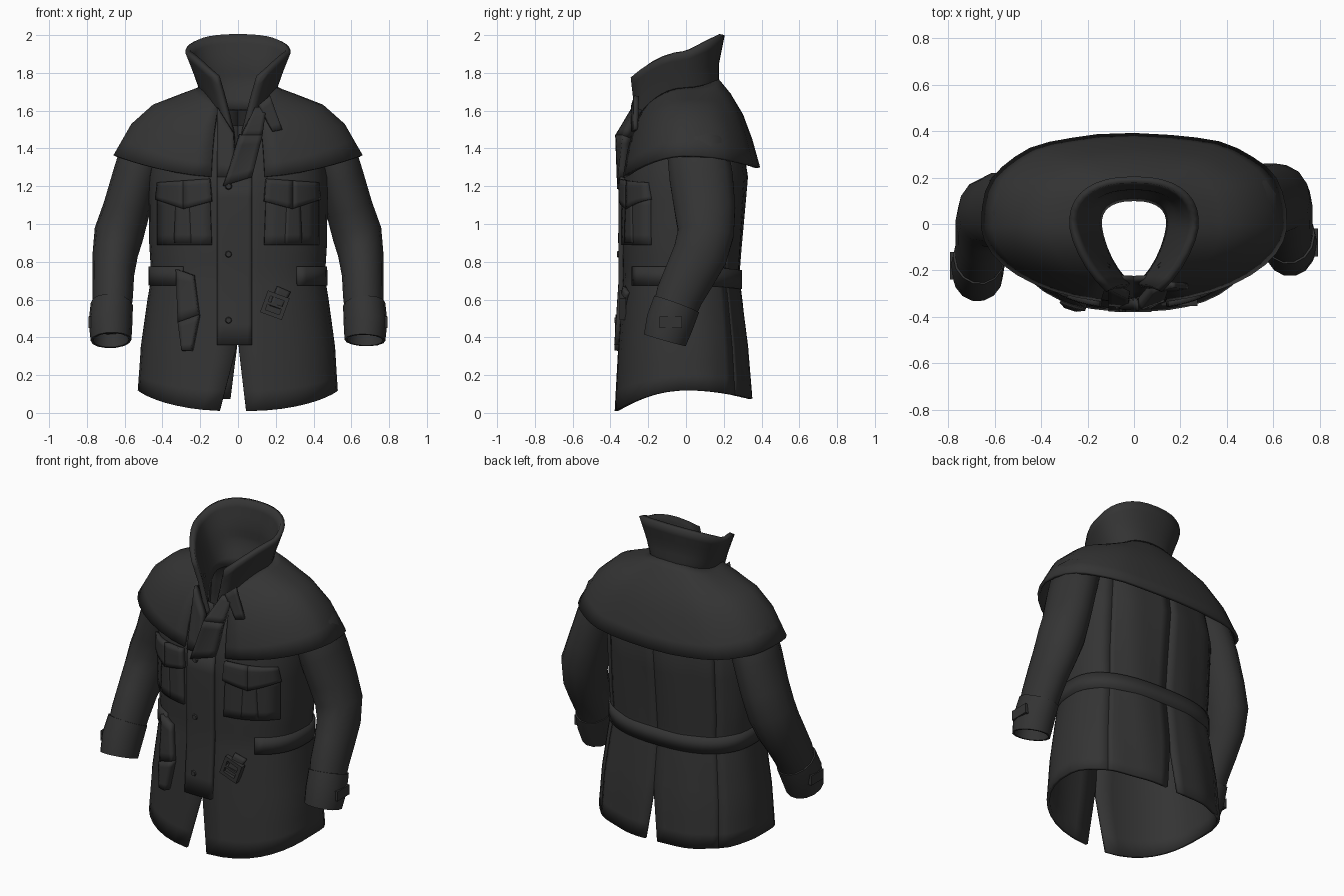
import bpy, bmesh, math
from math import sin, cos, pi, asin, radians
from mathutils import Vector, Matrix

if "Cube" in bpy.data.objects:
    bpy.data.objects.remove(bpy.data.objects["Cube"])

cloth = bpy.data.materials.new("charcoal cloth")
cloth.use_nodes = True
cloth.diffuse_color = (0.034, 0.034, 0.034, 1)
bsdf = cloth.node_tree.nodes["Principled BSDF"]
bsdf.inputs["Base Color"].default_value = cloth.diffuse_color
bsdf.inputs["Roughness"].default_value = 0.9


def finish(name, bm, thick=0):
    me = bpy.data.meshes.new(name)
    bm.to_mesh(me)
    bm.free()
    ob = bpy.data.objects.new(name, me)
    bpy.context.collection.objects.link(ob)
    me.materials.append(cloth)
    if thick:
        mod = ob.modifiers.new("thickness", "SOLIDIFY")
        mod.thickness, mod.offset = thick, -1
    bpy.ops.object.select_all(action="DESELECT")
    ob.select_set(True)
    bpy.context.view_layer.objects.active = ob
    bpy.ops.object.shade_smooth_by_angle(angle=radians(40))
    return ob


def grid(bm, rows, closed=False):
    vs = [[bm.verts.new(p) for p in r] for r in rows]
    n = len(vs[0])
    for lo, hi in zip(vs, vs[1:]):
        for j in range(n if closed else n - 1):
            k = (j + 1) % n
            bm.faces.new((lo[j], lo[k], hi[k], hi[j]))
    return vs


def dense(rings, k):
    out = []
    for a, b in zip(rings, rings[1:]):
        out += [tuple(p + (q - p) * i / k for p, q in zip(a, b)) for i in range(k)]
    return out + [rings[-1]]


def ring_point(ring, a, ef, eb, ripple, back_pow):
    # ring: half width, front y, back y, then height at side, front and back
    w, f, b, zs, zf, zb = ring
    c = cos(a)
    front = c > 0
    e = ef if front else eb
    d = abs(c) ** e
    grow = 1 + ripple * max(0, 0.25 - c) * sin(11 * a + 3 * zs)
    x = math.copysign(abs(sin(a)) ** e, sin(a)) * w
    lift = (zf - zs) * d * d if front else (zb - zs) * d ** back_pow
    return Vector((x * grow, (f if front else b) * d * grow, zs + lift))


def loft(name, rings, start, end, cols, ef, eb, thick, ripple=0, back_pow=2):
    rows = []
    for r in rings:
        a, b = start(r), end(r)
        rows.append([ring_point(r, a + (b - a) * j / cols, ef, eb, ripple, back_pow)
                     for j in range(cols + 1)])
    bm = bmesh.new()
    grid(bm, rows)
    return finish(name, bm, thick)


# Coat body: two front panels and two back panels, slit at front and back centre
E = 0.82
BODY = dense([
    (.53, -.378, .35, .12, .01, .075), (.515, -.36, .33, .35, .33, .35),
    (.48, -.342, .3, .6, .6, .6), (.46, -.334, .283, .72, .72, .72),
    (.472, -.337, .296, .9, .9, .9), (.475, -.335, .325, 1.25, 1.22, 1.25),
    (.43, -.302, .29, 1.5, 1.38, 1.48), (.32, -.27, .23, 1.62, 1.45, 1.6),
    (.19, -.24, .16, 1.7, 1.52, 1.73)], 3)


def slit(gap):
    def angle(r):
        x = gap * max(0, .38 - r[4]) / .38
        return asin((x / r[0]) ** (1 / E))
    return angle


SEAM = 2.33
left_edge, right_edge, back_edge = slit(.045), slit(.1), slit(.042)
loft("left_front_panel", BODY, left_edge, lambda r: SEAM, 14, E, E, .018, .01)
loft("right_front_panel", BODY, lambda r: -SEAM, lambda r: -right_edge(r),
     14, E, E, .018, .01)
loft("left_back_panel", BODY, lambda r: SEAM, lambda r: pi - back_edge(r),
     10, E, E, .018, .01)
loft("right_back_panel", BODY, lambda r: pi + back_edge(r), lambda r: 2 * pi - SEAM,
     10, E, E, .018, .01)

# Shoulder cape
CAPE = dense([
    (.66, -.342, .39, 1.365, 1.245, 1.3), (.565, -.32, .348, 1.53, 1.38, 1.45),
    (.45, -.293, .3, 1.632, 1.48, 1.58), (.3, -.265, .235, 1.69, 1.56, 1.69),
    (.19, -.23, .17, 1.73, 1.62, 1.77)], 2)


def cape_edge(r):
    return asin((.09 + .08 * r[0]) / r[0])


loft("shoulder_cape", CAPE, cape_edge, lambda r: 2 * pi - cape_edge(r),
     36, 1, .78, .018, .006)

# Standing flared collar running down into the neck opening
COLLAR = dense([
    (.165, -.285, .125, 1.6, 1.42, 1.6), (.205, -.31, .175, 1.71, 1.53, 1.75),
    (.235, -.325, .175, 1.79, 1.61, 1.85), (.28, -.36, .205, 1.905, 1.71, 2.0)], 3)


def collar_edge(r):
    return asin(((.03 + .09 * (r[0] - .165) / .115) / r[0]) ** (1 / 1.3))


loft("collar", COLLAR, collar_edge, lambda r: 2 * pi - collar_edge(r),
     28, 1.3, .85, .028, 0, 1)

# Belt round the sides and back
BELT = [(.475, -.35, .297, .675, .675, .655), (.473, -.35, .297, .775, .775, .755)]
loft("belt", BELT, lambda r: .66, lambda r: 2 * pi - .6, 36, E, E, .025)


def front_y(x, z):
    for a, b in zip(BODY, BODY[1:]):
        if z <= b[4]:
            break
    t = min(1, max(0, (z - a[4]) / (b[4] - a[4])))
    w, f = a[0] + (b[0] - a[0]) * t, a[1] + (b[1] - a[1]) * t
    return f * max(0, 1 - min(1, abs(x) / w) ** (2 / E)) ** (E / 2)


def patch(name, corners, off, n=5):
    # corners run bottom left, bottom right, top right, top left;
    # (x, z) corners lie on the coat front, (x, y, z) corners are free
    bl, br, tr, tl = [Vector(c) for c in corners]
    rows = []
    for i in range(n + 1):
        lo, hi = bl.lerp(tl, i / n), br.lerp(tr, i / n)
        row = [lo.lerp(hi, j / n) for j in range(n + 1)]
        if len(bl) == 2:
            row = [Vector((p.x, front_y(p.x, p.y) - off, p.y)) for p in row]
        rows.append(row)
    bm = bmesh.new()
    grid(bm, rows)
    return finish(name, bm, off + .006)


def mirrored(corners, s):
    if s > 0:
        return corners
    bl, br, tr, tl = [(-c[0],) + tuple(c[1:]) for c in corners]
    return [br, bl, tl, tr]


# Front placket and lapels
patch("placket", [(-.11, .36), (.075, .36), (.075, 1.25), (-.11, 1.25)], .022, 8)
patch("right_lapel", [(-.11, -.355, 1.25), (-.02, -.36, 1.25),
                      (-.025, -.325, 1.48), (-.11, -.28, 1.62)], .03)
patch("left_lapel_lower", [(-.08, -.365, 1.2), (.075, -.362, 1.25),
                           (.13, -.335, 1.47), (.02, -.375, 1.47)], .04)
patch("left_lapel_upper", [(.02, -.375, 1.47), (.13, -.335, 1.47),
                           (.15, -.275, 1.62), (.09, -.285, 1.62)], .04)
patch("collar_tab", [(.185, -.29, 1.49), (.235, -.28, 1.5),
                     (.17, -.275, 1.68), (.11, -.29, 1.63)], .02)

# Chest pockets with pointed flaps and a centre pleat
for s, side in ((1, "left"), (-1, "right")):
    patch(side + "_pocket", mirrored([(.14, .89), (.43, .89), (.43, 1.15), (.15, 1.15)], s), .015)
    patch(side + "_pocket_pleat", mirrored([(.25, .9), (.34, .9), (.33, 1.12), (.26, 1.12)], s), .021)
    patch(side + "_flap_inner", mirrored([(.14, 1.12), (.29, 1.08), (.29, 1.23), (.15, 1.24)], s), .03)
    patch(side + "_flap_outer", mirrored([(.29, 1.08), (.44, 1.13), (.43, 1.22), (.29, 1.23)], s), .03)

# Hanging belt ends
patch("belt_tail_upper", [(-.32, .48), (-.21, .52), (-.24, .73), (-.33, .76)], .035)
patch("belt_tail_lower", [(-.3, .33), (-.25, .33), (-.21, .52), (-.32, .48)], .045)
patch("buckle_strap", [(.17, .57), (.23, .55), (.28, .64), (.21, .67)], .02)


def box(name, loc, size, turn=0):
    bm = bmesh.new()
    m = Matrix.Translation(loc) @ Matrix.Rotation(turn, 4, "Y") @ Matrix.Diagonal((*size, 1))
    bmesh.ops.create_cube(bm, size=1, matrix=m)
    return finish(name, bm)


# Belt buckle: four bars and a tongue
turn = radians(20)
rot = Matrix.Rotation(turn, 3, "Y")
centre = Vector((.195, -.335, .57))
for i, (dx, dz, w, h) in enumerate(((0, .05, .12, .022), (0, -.05, .12, .022),
                                    (.05, 0, .022, .12), (-.05, 0, .022, .12),
                                    (0, 0, .09, .015))):
    box("buckle_bar_%d" % (i + 1), centre + rot @ Vector((dx, 0, dz)), (w, .036, h), turn)

# Buttons on the placket
for i, z in enumerate((1.2, .84, .49)):
    bm = bmesh.new()
    m = Matrix.Translation((-.05, front_y(.05, z) - .024, z)) @ Matrix.Rotation(pi / 2, 4, "X")
    bmesh.ops.create_cone(bm, cap_ends=True, segments=8, radius1=.02, radius2=.014,
                          depth=.012, matrix=m)
    finish("button_%d" % (i + 1), bm)


def tube(name, path, s, recess=False):
    pts = [Vector((s * x, y - (.1 * (1.5 - z) if s < 0 else 0), z)) for x, y, z, _, _ in path]
    rows = []

    def ring(i, scale=1, back=0):
        t = (pts[min(i + 1, len(pts) - 1)] - pts[max(i - 1, 0)]).normalized()
        u = (Vector((1, 0, 0)) - t * t.x).normalized()
        v, (rx, ry) = t.cross(u), path[i][3:]
        return [pts[i] - t * back + u * cos(a) * rx * scale + v * sin(a) * ry * scale
                for a in (2 * pi * j / 14 for j in range(14))]

    for i in range(len(pts)):
        rows.append(ring(i))
    if recess:
        rows += [ring(len(pts) - 1, .88), ring(len(pts) - 1, .82, .07)]
    bm = bmesh.new()
    vs = grid(bm, rows, True)
    bm.faces.new(vs[0])
    bm.faces.new(vs[-1])
    bmesh.ops.recalc_face_normals(bm, faces=bm.faces)
    return finish(name, bm)


# Sleeves, cuffs and cuff straps; the right arm reaches further forward
SLEEVE = [(.40, .04, 1.52, .09, .13), (.49, .06, 1.4, .13, .165),
          (.54, .08, 1.25, .125, .172), (.59, .1, 1.08, .125, .165),
          (.63, .105, .95, .132, .152), (.65, .075, .84, .12, .148),
          (.66, .02, .73, .11, .138), (.663, -.035, .62, .107, .128),
          (.67, -.075, .5, .1, .115)]
CUFF = [(.668, -.05, .575, .112, .13), (.675, -.085, .48, .116, .13),
        (.672, -.112, .385, .108, .118)]
for s, side in ((1, "left"), (-1, "right")):
    tube(side + "_sleeve", SLEEVE, s)
    tube(side + "_cuff", CUFF, s, True)
    shift = -.1 if s < 0 else 0
    box(side + "_cuff_strap", (s * .78, -.08 + shift, .48), (.024, .12, .06))
